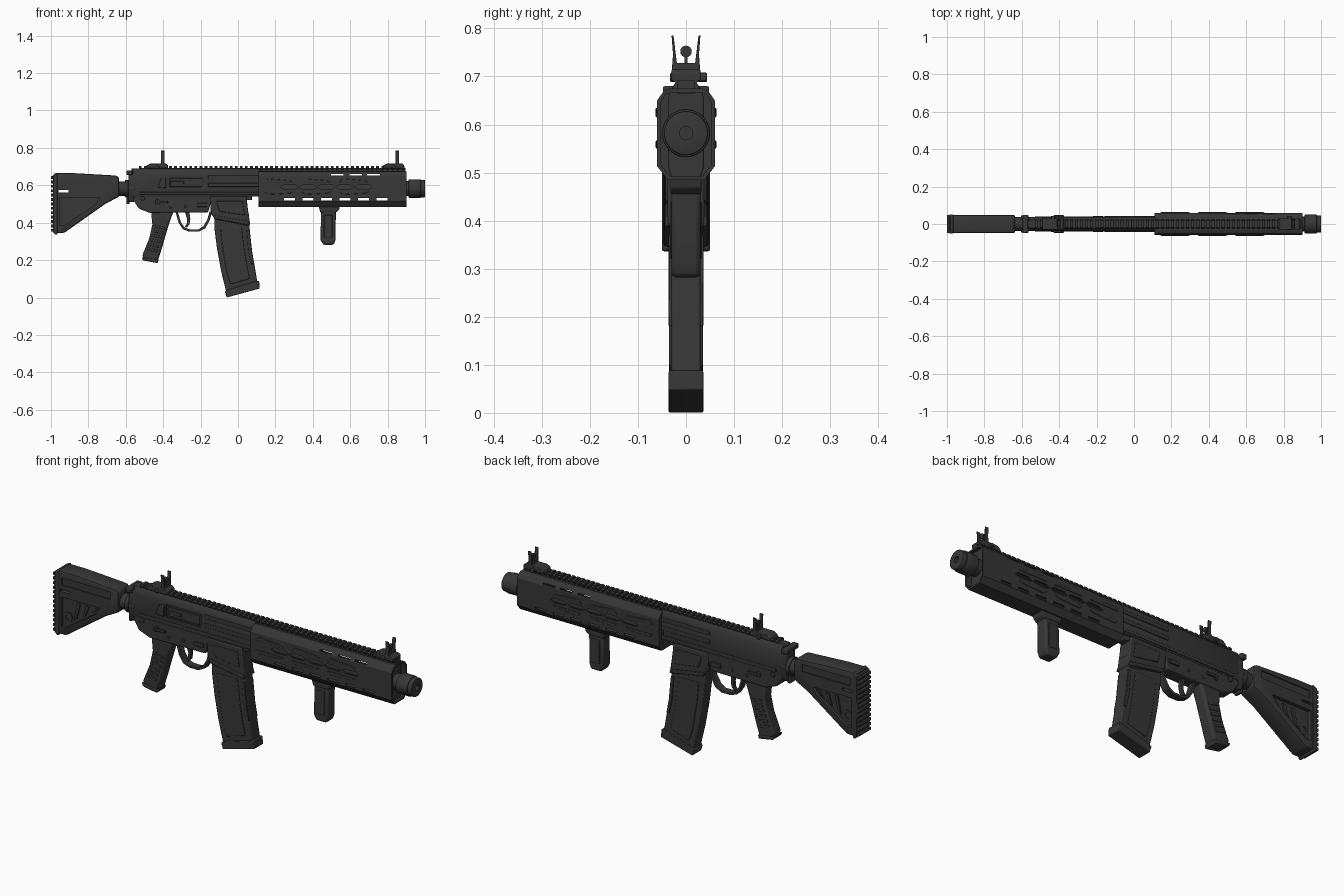
import bpy, bmesh, math

mat = bpy.data.materials.new("dark_gunmetal")
mat.diffuse_color = (0.038, 0.038, 0.038, 1)


def rect(u0, v0, u1, v1):
    return [(u0, v0), (u1, v0), (u1, v1), (u0, v1)]


def ngon(u, v, r, n=24):
    return [(u + r * math.cos(2 * math.pi * i / n), v + r * math.sin(2 * math.pi * i / n)) for i in range(n)]


def sym(half):
    """Mirror a half outline (y, z) to the other side."""
    return half + [(-y, z) for y, z in reversed(half)]


def build(name, parts, bevel=0.0):
    """Each part is (profile, axis, start, end): x extrudes a (y,z) profile, y an (x,z) profile."""
    bm = bmesh.new()
    for pts, axis, a, b in parts:
        def at(p, d):
            return (d, p[0], p[1]) if axis == 'x' else (p[0], d, p[1])
        lo = [bm.verts.new(at(p, a)) for p in pts]
        hi = [bm.verts.new(at(p, b)) for p in pts]
        bm.faces.new(lo)
        bm.faces.new(hi[::-1])
        for i in range(len(pts)):
            j = (i + 1) % len(pts)
            bm.faces.new((lo[i], hi[i], hi[j], lo[j]))
    bmesh.ops.recalc_face_normals(bm, faces=bm.faces)
    me = bpy.data.meshes.new(name)
    bm.to_mesh(me)
    bm.free()
    me.materials.append(mat)
    ob = bpy.data.objects.new(name, me)
    bpy.context.collection.objects.link(ob)
    if bevel:
        m = ob.modifiers.new("bevel", 'BEVEL')
        m.width, m.segments, m.limit_method, m.angle_limit = bevel, 2, 'ANGLE', math.radians(35)
    return ob


def cut(ob, parts):
    """Subtract prisms from an object and bake the result."""
    cutter = build("cutter", parts)
    cutter.hide_render = True
    m = ob.modifiers.new("cut", 'BOOLEAN')
    m.object, m.operation, m.solver = cutter, 'DIFFERENCE', 'EXACT'
    bpy.context.view_layer.update()
    dg = bpy.context.evaluated_depsgraph_get()
    me = bpy.data.meshes.new_from_object(ob.evaluated_get(dg))
    ob.modifiers.clear()
    ob.data = me
    bpy.data.objects.remove(cutter)


def both(pts, y0, y1):
    """The same side detail on both flanks."""
    return [(pts, 'y', y0, y1), (pts, 'y', -y1, -y0)]


# --- Stock ---
stock = build("stock", [([(-0.985, 0.665), (-0.88, 0.665), (-0.65, 0.652), (-0.635, 0.64), (-0.635, 0.54),
                          (-0.71, 0.50), (-0.93, 0.345), (-0.985, 0.345)], 'y', -0.048, 0.048)], 0.012)
cut(stock, both([(-0.955, 0.535), (-0.74, 0.535), (-0.76, 0.50), (-0.93, 0.385), (-0.955, 0.385)], 0.03, 0.08)
    + both(rect(-0.95, 0.595, -0.68, 0.632), 0.042, 0.08)
    + [(rect(-0.96, 0.562, -0.905, 0.574), 'y', -0.1, 0.1), (ngon(-0.925, 0.435, 0.015, 16), 'y', -0.1, 0.1)])
ribs = []
for i in range(3):
    x = -0.89 + i * 0.05
    ribs += both([(x, 0.43 + i * 0.03), (x + 0.014, 0.44 + i * 0.03), (x + 0.035, 0.52), (x + 0.018, 0.52)], 0.028, 0.038)
build("stock_ribs", ribs)
build("stock_hole_rim", both(ngon(-0.925, 0.435, 0.024, 16), 0.028, 0.034))
cut(bpy.data.objects["stock_hole_rim"], [(ngon(-0.925, 0.435, 0.015, 16), 'y', -0.1, 0.1)])
build("butt_pad", [([(-0.99, 0.655), (-0.97, 0.667), (-0.965, 0.667), (-0.965, 0.34), (-0.975, 0.335), (-0.99, 0.35)],
                    'y', -0.05, 0.05)], 0.004)
build("butt_pad_ridges", [(rect(-1.0, 0.352 + i * 0.0235, -0.985, 0.367 + i * 0.0235), 'y', -0.048, 0.048)
                          for i in range(13)], 0.003)

# --- Buffer tube and end plate ---
build("buffer_tube", [(ngon(0, 0.582, 0.038), 'x', -0.70, -0.55), (ngon(0, 0.582, 0.046), 'x', -0.605, -0.585)], 0.003)
build("end_plate", [(sym([(0.032, 0.665), (0.036, 0.65), (0.036, 0.53), (0.025, 0.51)]), 'x', -0.585, -0.555)], 0.004)
build("charging_handle", [(rect(-0.048, 0.655, 0.048, 0.68), 'x', -0.595, -0.565),
                          (rect(-0.02, 0.655, 0.02, 0.69), 'x', -0.57, -0.5)], 0.004)
build("sling_loop", [(rect(-0.595, 0.5, -0.58, 0.56), 'y', -0.02, 0.02)], 0.003)

# --- Upper receiver ---
upper = build("upper_receiver", [(sym([(0.022, 0.688), (0.037, 0.662), (0.037, 0.54)]), 'x', -0.56, 0.115)], 0.004)
cut(upper, [(rect(-0.375, 0.585, -0.18, 0.648), 'y', -0.06, -0.03)])
build("ejection_port_cover", [(rect(-0.365, 0.592, -0.19, 0.638), 'y', -0.036, -0.025),
                              (rect(-0.36, 0.606, -0.29, 0.622), 'y', -0.039, -0.03)], 0.002)
build("receiver_side_rails", both(rect(-0.16, 0.635, 0.11, 0.655), 0.03, 0.042)
      + both(rect(-0.16, 0.592, 0.11, 0.612), 0.03, 0.042) + both(rect(-0.53, 0.548, 0.11, 0.564), 0.03, 0.041), 0.003)
build("case_deflector", [([(-0.43, 0.59), (-0.385, 0.585), (-0.385, 0.64), (-0.41, 0.64)], 'y', -0.046, -0.03)], 0.003)

# --- Lower receiver and magazine well ---
build("lower_receiver", [([(-0.57, 0.56), (-0.565, 0.53), (-0.53, 0.475), (-0.47, 0.452), (-0.16, 0.455),
                           (-0.13, 0.56)], 'y', -0.035, 0.035)], 0.006)
build("magazine_well", [([(-0.15, 0.54), (0.045, 0.54), (0.052, 0.48), (0.065, 0.39), (0.05, 0.385), (-0.125, 0.42),
                          (-0.145, 0.45)], 'y', -0.038, 0.038)], 0.005)
build("magazine_well_panels", both([(-0.115, 0.515), (0.025, 0.515), (0.035, 0.44), (-0.1, 0.46)], 0.035, 0.043)
      + both([(-0.135, 0.44), (0.058, 0.408), (0.064, 0.388), (-0.125, 0.42)], 0.035, 0.044), 0.003)
build("front_lug", [(rect(0.03, 0.52, 0.075, 0.55), 'y', -0.025, 0.025)], 0.004)
build("receiver_controls", both(ngon(-0.43, 0.51, 0.014, 16), 0.03, 0.043) + both(rect(-0.43, 0.504, -0.375, 0.516), 0.036, 0.047)
      + both(ngon(-0.28, 0.49, 0.008, 12), 0.03, 0.039) + both(ngon(-0.36, 0.485, 0.008, 12), 0.03, 0.039)
      + both(rect(-0.22, 0.485, -0.165, 0.505), 0.03, 0.043) + both(ngon(-0.51, 0.53, 0.012, 16), 0.03, 0.041), 0.002)

# --- Trigger, guard, pistol grip ---
build("trigger_guard", [([(-0.335, 0.46), (-0.318, 0.40), (-0.295, 0.365), (-0.26, 0.352), (-0.21, 0.352),
                          (-0.175, 0.37), (-0.152, 0.41), (-0.138, 0.46), (-0.152, 0.46), (-0.165, 0.415),
                          (-0.185, 0.381), (-0.213, 0.364), (-0.258, 0.364), (-0.287, 0.375), (-0.306, 0.405),
                          (-0.322, 0.46)], 'y', -0.018, 0.018)], 0.002)
build("trigger", [([(-0.285, 0.46), (-0.272, 0.42), (-0.274, 0.395), (-0.285, 0.378), (-0.275, 0.374), (-0.26, 0.39),
                    (-0.255, 0.42), (-0.26, 0.46)], 'y', -0.009, 0.009)], 0.002)
build("pistol_grip", [([(-0.465, 0.46), (-0.345, 0.46), (-0.365, 0.405), (-0.385, 0.34), (-0.405, 0.27), (-0.43, 0.19),
                        (-0.505, 0.205), (-0.512, 0.225), (-0.475, 0.315), (-0.458, 0.39)], 'y', -0.032, 0.032)], 0.012)
build("grip_texture", [([(x, z), (x + 0.055, z - 0.012), (x + 0.058, z), (x + 0.003, z + 0.012)], 'y', -0.0345, 0.0345)
                       for x, z in [(-0.445 - i * 0.0088, 0.375 - i * 0.024) for i in range(6)]], 0.002)
build("grip_cap", [([(-0.515, 0.215), (-0.508, 0.198), (-0.43, 0.184), (-0.424, 0.203)], 'y', -0.035, 0.035)], 0.004)

# --- Magazine ---
mag = build("magazine", [([(-0.128, 0.45), (0.058, 0.45), (0.063, 0.36), (0.075, 0.25), (0.105, 0.075), (-0.062, 0.025),
                           (-0.09, 0.14), (-0.112, 0.26), (-0.125, 0.36)], 'y', -0.031, 0.031)], 0.005)
build("magazine_side_panels", both([(-0.095, 0.375), (0.02, 0.375), (0.035, 0.25), (0.062, 0.1), (-0.04, 0.07),
                                    (-0.062, 0.14), (-0.082, 0.26)], 0.028, 0.035), 0.003)
build("magazine_front_ribs", both([(0.045, 0.37), (0.06, 0.37), (0.072, 0.25), (0.085, 0.18), (0.07, 0.18),
                                   (0.055, 0.25)], 0.028, 0.036), 0.002)
build("magazine_floor_plate", [([(-0.07, 0.03), (-0.06, 0.0), (0.116, 0.048), (0.113, 0.088), (0.1, 0.088),
                                 (-0.06, 0.04)], 'y', -0.036, 0.036)], 0.003)

# --- Handguard shell with slots ---
outer = sym([(0.034, 0.675), (0.047, 0.669), (0.06, 0.65), (0.06, 0.513), (0.038, 0.485)])
inner = sym([(0.03, 0.667), (0.043, 0.662), (0.052, 0.646), (0.052, 0.516), (0.034, 0.493)])
guard = build("handguard", [(outer, 'x', 0.11, 0.9)])
cut(guard, [(inner, 'x', 0.125, 1.0)])
slots = []
for i in range(6):
    x = 0.275 + 0.099 * i
    slots.append((rect(x - 0.03, 0.519, x + 0.03, 0.531), 'y', -0.1, 0.1))
    if i < 5:
        slots += both([(x - 0.05, 0.59), (x - 0.03, 0.602), (x + 0.03, 0.602), (x + 0.045, 0.59), (x + 0.03, 0.58),
                       (x - 0.03, 0.58)], 0.045, 0.1)
for x in (0.53, 0.63, 0.725):
    slots.append((rect(x - 0.034, 0.653, x + 0.034, 0.6605), 'y', -0.1, 0.1))
cut(guard, slots)
# raised side strips framing the middle row of slots
strips = []
for x in (0.2, 0.4, 0.6):
    strips += both([(x - 0.06, 0.615), (x + 0.1, 0.615), (x + 0.08, 0.625), (x - 0.04, 0.635)], 0.055, 0.063)
    strips += both([(x - 0.06, 0.567), (x + 0.1, 0.567), (x + 0.08, 0.557), (x - 0.04, 0.55)], 0.055, 0.063)
build("handguard_strips", strips, 0.002)
build("handguard_front_block", [(sym([(0.033, 0.67), (0.037, 0.655), (0.037, 0.51), (0.03, 0.489)]), 'x', 0.825, 0.885)], 0.003)

# --- Barrel and muzzle device ---
build("barrel", [(ngon(0, 0.582, 0.04), 'x', 0.1, 0.92)])
muzzle = build("muzzle_device", [(ngon(0, 0.582, 0.05, 32), 'x', 0.912, 0.978)], 0.004)
tip = build("muzzle_tip", [(ngon(0, 0.582, 0.046, 32), 'x', 0.97, 1.0)], 0.004)
for ob in (muzzle, tip):
    cut(ob, [(ngon(0, 0.582, 0.014, 16), 'x', 0.95, 1.1)])

# --- Top rail ---
build("rail_base", [(sym([(0.018, 0.692), (0.018, 0.665)]), 'x', -0.53, 0.895)])
build("rail_teeth", [(sym([(0.019, 0.702), (0.025, 0.695), (0.025, 0.69), (0.018, 0.682)]), 'x',
                      -0.53 + i * 0.027, -0.515 + i * 0.027) for i in range(53)])

# --- Folding sights ---
for name, x0, x1, xp in (("rear_sight", -0.49, -0.375, -0.402), ("front_sight", 0.775, 0.888, 0.852)):
    build(name + "_base", [([(x0, 0.69), (x0, 0.705), (x0 + 0.02, 0.716), (x1 - 0.01, 0.716), (x1, 0.708), (x1, 0.69)],
                            'y', -0.03, 0.03),
                           (ngon((x0 + x1) / 2, 0.698, 0.01, 12), 'y', -0.033, 0.044)], 0.003)
    build(name + "_ears", [(sym([(0.03, 0.708), (0.027, 0.745), (0.03, 0.785), (0.026, 0.785), (0.019, 0.728)]),
                            'x', xp - 0.009, xp + 0.009)], 0.001)
    build(name + "_post", [(rect(-0.003, 0.72, 0.003, 0.748), 'x', xp - 0.004, xp + 0.004),
                           (ngon(0, 0.752, 0.012, 16), 'x', xp - 0.006, xp + 0.006)])

# --- Foregrip ---
build("foregrip_mount", [([(0.43, 0.49), (0.545, 0.49), (0.54, 0.468), (0.525, 0.455), (0.44, 0.455)], 'y', -0.032, 0.032)], 0.004)
build("foregrip", [([(0.445, 0.47), (0.525, 0.47), (0.522, 0.40), (0.522, 0.31), (0.512, 0.282), (0.455, 0.282),
                     (0.44, 0.31), (0.443, 0.40)], 'y', -0.03, 0.03)], 0.009)
build("foregrip_side_panels", both(rect(0.46, 0.32, 0.505, 0.44), 0.026, 0.033), 0.003)

# --- Smooth shading with sharp edges kept ---
bpy.ops.object.select_all(action='SELECT')
bpy.context.view_layer.objects.active = guard
bpy.ops.object.shade_smooth_by_angle(angle=math.radians(30))
